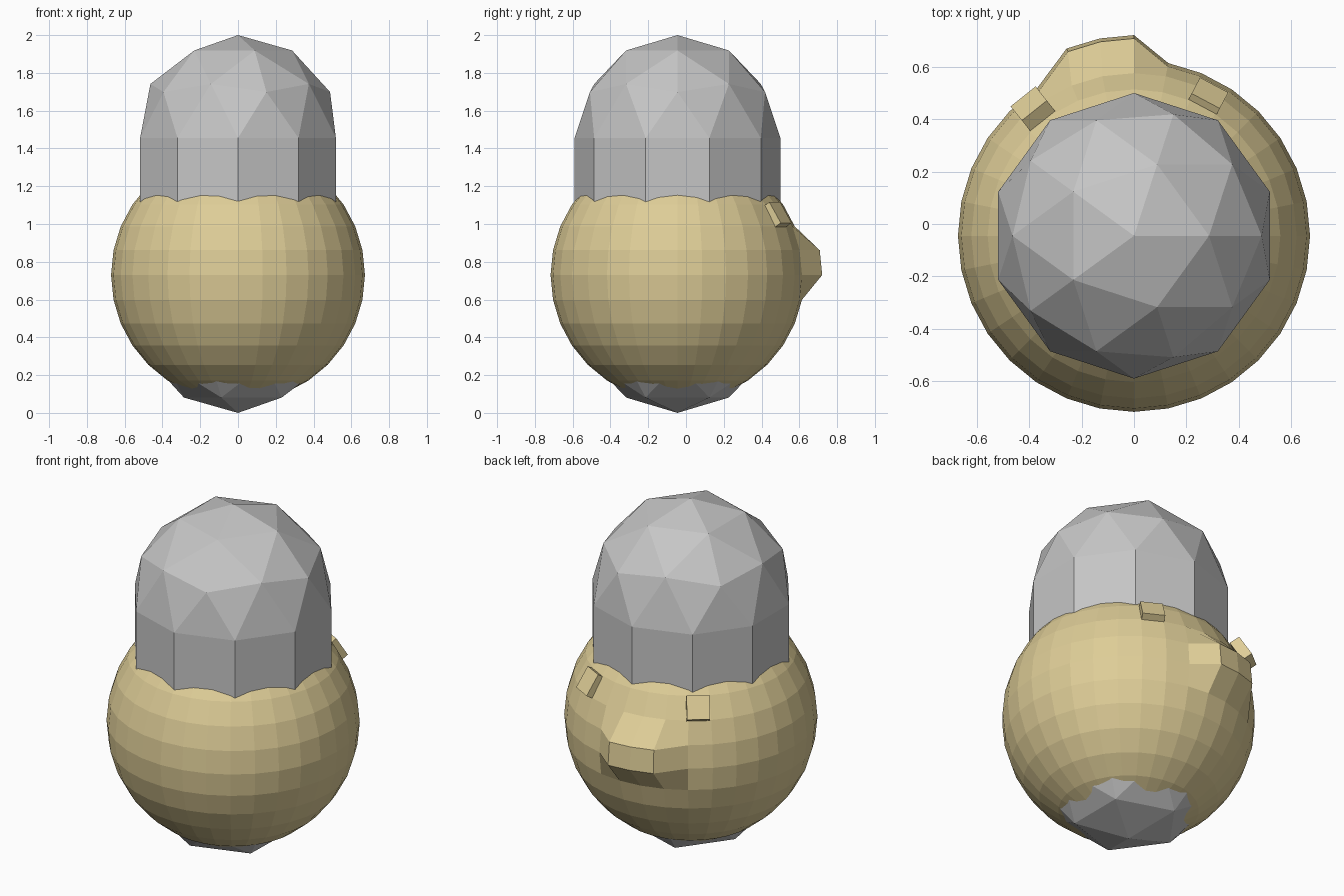
import bpy, bmesh, math
from mathutils import Vector, Matrix

if "Cube" in bpy.data.objects:
    bpy.data.objects.remove(bpy.data.objects["Cube"])

CY = -0.045                       # y of the shared vertical axis
BALL = Vector((0, CY, 0.73))      # centre of the round hood
R = 0.672


def material(name, rgb):
    m = bpy.data.materials.new(name)
    m.diffuse_color = (*rgb, 1)
    m.use_nodes = True
    m.node_tree.nodes["Principled BSDF"].inputs["Base Color"].default_value = m.diffuse_color
    return m


grey = material("grey", (0.56, 0.56, 0.56))
tan = material("tan", (0.73, 0.61, 0.31))


def finish(bm, name, mat):
    bmesh.ops.recalc_face_normals(bm, faces=bm.faces[:])
    me = bpy.data.meshes.new(name)
    bm.to_mesh(me)
    bm.free()
    me.materials.append(mat)
    ob = bpy.data.objects.new(name, me)
    bpy.context.collection.objects.link(ob)
    return ob


# Body: faceted capsule, an icosphere with its upper half pulled up
bm = bmesh.new()
bmesh.ops.create_icosphere(bm, subdivisions=2, radius=0.545)
upper = [f for f in bm.faces if f.calc_center_median().z > 0]
ext = bmesh.ops.extrude_face_region(bm, geom=upper)
moved = [g for g in ext["geom"] if isinstance(g, bmesh.types.BMVert)]
bmesh.ops.translate(bm, verts=moved, vec=(0, 0, 0.91))
left = [f for f in upper if f.is_valid]
if left:
    bmesh.ops.delete(bm, geom=left, context='FACES')
bmesh.ops.translate(bm, verts=bm.verts[:], vec=(0, CY, 0.545))
finish(bm, "body", grey)

# Ball: flat-shaded sphere with a snout pulled out at the back
bm = bmesh.new()
bmesh.ops.create_uvsphere(bm, u_segments=32, v_segments=16, radius=R)
for v in bm.verts:
    if v.co.y > 0 and -0.3 < v.co.x < 0.03 and -0.05 < v.co.z < 0.2:
        v.co.y += 0.094
bmesh.ops.translate(bm, verts=bm.verts[:], vec=BALL)
finish(bm, "ball_with_snout", tan)


# Eyes: small tilted blocks on the ball
def eye(name, azimuth, dist, height):
    a, tilt = math.radians(azimuth), math.radians(32)
    pos = BALL + Vector((dist * math.cos(a), dist * math.sin(a), height))
    normal = Vector((math.cos(a) * math.cos(tilt), math.sin(a) * math.cos(tilt), math.sin(tilt)))
    rot = normal.to_track_quat('Z', 'Y').to_matrix().to_4x4()
    bm = bmesh.new()
    bmesh.ops.create_cube(bm, size=1, matrix=Matrix.Translation(pos) @ rot
                          @ Matrix.Diagonal((0.122, 0.13, 0.06, 1)))
    finish(bm, name, tan)


eye("eye_right", 62, 0.592, 0.315)
eye("eye_left", 128.5, 0.62, 0.33)
